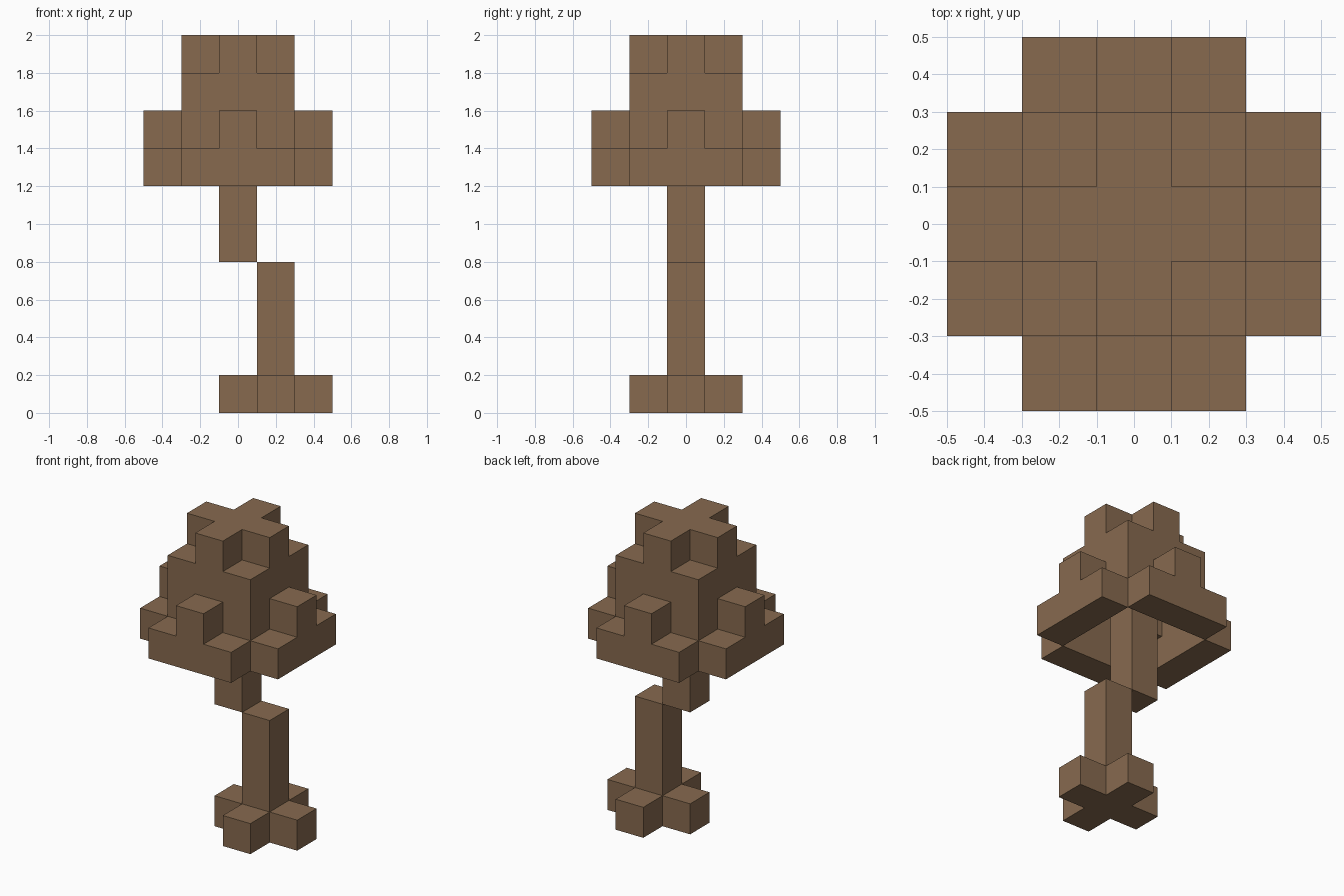
import bpy
import bmesh
from mathutils import Vector

UNIT = 0.2  # edge of one block

cube = bpy.data.objects.get("Cube")
if cube:
    bpy.data.objects.remove(cube, do_unlink=True)

bark = bpy.data.materials.new("bark_brown")
bark.use_nodes = True
colour = (0.242, 0.144, 0.078, 1)
bark.diffuse_color = colour
shader = bark.node_tree.nodes["Principled BSDF"]
shader.inputs["Base Color"].default_value = colour
shader.inputs["Roughness"].default_value = 0.9


def square(z, reach, keep, cx=0):
    """Blocks of one layer around column cx that satisfy a rule."""
    span = range(-reach, reach + 1)
    return {(x + cx, y, z) for x in span for y in span if keep(abs(x), abs(y))}


def column(x, low, high):
    return {(x, 0, z) for z in range(low, high)}


def cross(a, b):
    return a * b == 0


def rim(a, b):
    return max(a, b) == 2 and min(a, b) < 2


def corners_and_knobs(a, b):
    return a == b == 1 or (max(a, b) == 2 and min(a, b) == 0)


# Each part is a set of grid blocks
parts = {
    "root_cross": square(0, 1, cross, cx=1),
    "lower_trunk": column(1, 1, 4),
    "upper_trunk": column(0, 4, 8),
    "canopy_rim": square(6, 2, rim),
    "canopy_middle": square(7, 2, corners_and_knobs),
    "canopy_upper": square(8, 1, lambda a, b: True),
    "canopy_crown": square(9, 1, cross),
}
filled = set().union(*parts.values())


def build(name, cells):
    """Make the outer faces of a set of blocks, skipping buried ones."""
    bm = bmesh.new()
    for cell in sorted(cells):
        centre = Vector(cell) + Vector((0, 0, 0.5))
        for axis in range(3):
            for sign in (-1, 1):
                n = Vector((0, 0, 0))
                n[axis] = sign
                if tuple(int(c + d) for c, d in zip(cell, n)) in filled:
                    continue
                u = Vector((0, 0, 0))
                u[(axis + 1) % 3] = 0.5
                v = n.cross(u)
                mid = centre + n / 2
                ring = (mid - u - v, mid + u - v, mid + u + v, mid - u + v)
                bm.faces.new([bm.verts.new(p * UNIT) for p in ring])
    bmesh.ops.remove_doubles(bm, verts=bm.verts, dist=0.001)
    # Merge flat neighbouring blocks into larger faces
    bmesh.ops.dissolve_limit(bm, angle_limit=0.01, verts=bm.verts, edges=bm.edges)
    mesh = bpy.data.meshes.new(name)
    bm.to_mesh(mesh)
    bm.free()
    mesh.materials.append(bark)
    bpy.context.collection.objects.link(bpy.data.objects.new(name, mesh))


for part_name, part_cells in parts.items():
    build(part_name, part_cells)
